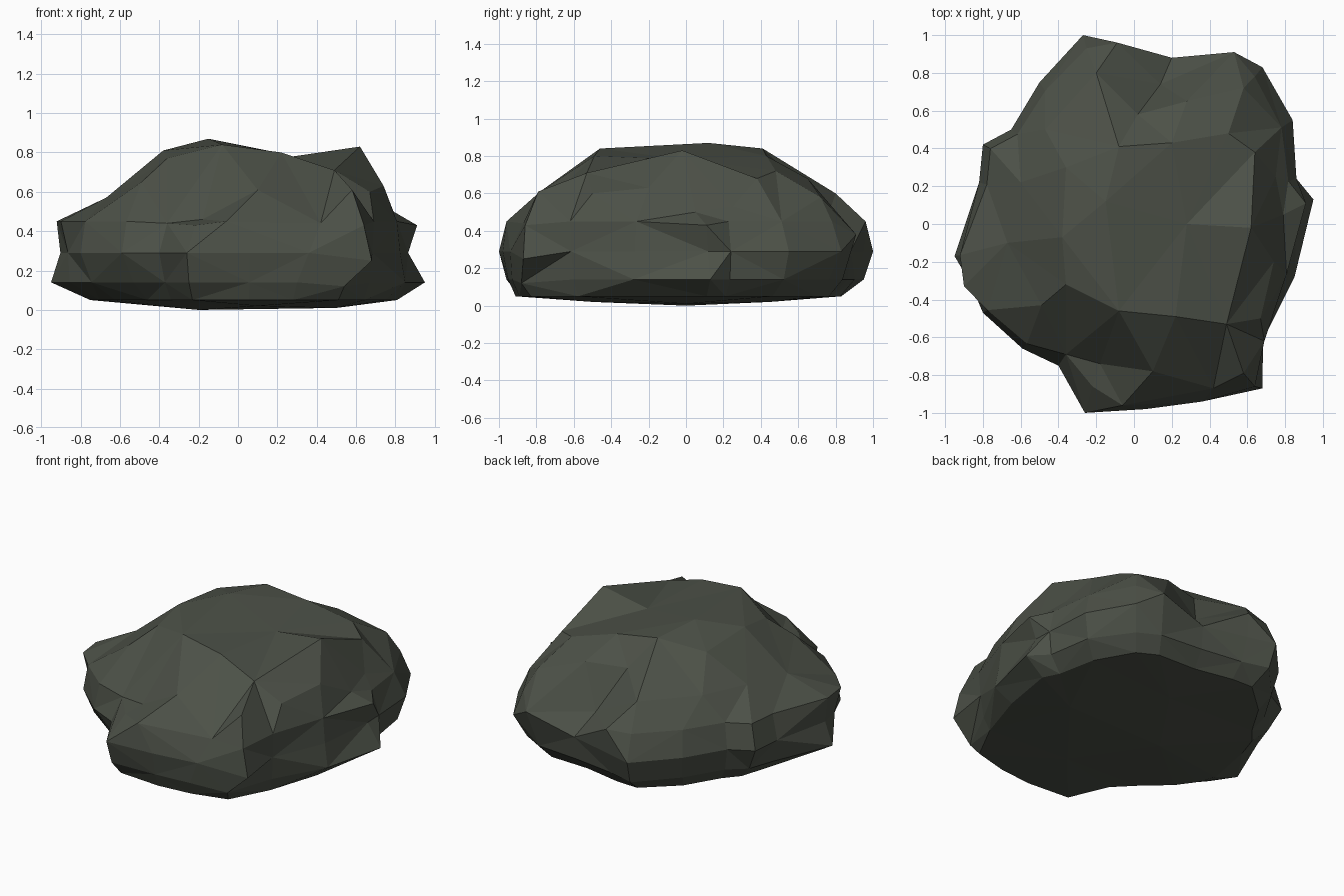
import bpy, bmesh
from mathutils import Vector, geometry

# Side columns: widest x, y, then outline scale at each ring height
LEVELS = (0.05, 0.14, 0.29, 0.45)
SIDE = [
    (0.95, 0.13, .85, 1.00, .91, .95),
    (0.86, 0.24, .88, .98, 1.00, .95),
    (0.84, 0.55, .84, .95, 1.00, .93),
    (0.68, 0.83, .84, .92, 1.00, .94),
    (0.53, 0.91, .84, .92, .97, 1.00),
    (0.20, 0.88, .88, .98, 1.00, .96),
    (-.09, 0.97, .85, .93, .98, .99),
    (-.27, 1.00, .83, .95, 1.00, .93),
    (-.50, 0.75, .86, .95, 1.00, .94),
    (-.65, 0.50, .86, .95, 1.00, .95),
    (-.80, 0.42, .80, .91, 1.00, .95),
    (-.82, 0.22, .84, .96, 1.00, .95),
    (-.95, -.17, .79, 1.00, .95, .97),
    (-.90, -.33, .78, .95, .96, 1.00),
    (-.80, -.47, .78, .93, 1.00, .97),
    (-.59, -.66, .78, .90, 1.00, .96),
    (-.40, -.75, .85, .93, 1.00, .93),
    (-.26, -1.0, .89, .96, 1.00, .88),
    (0.06, -.98, .93, .97, 1.00, .92),
    (0.36, -.94, .94, .98, 1.00, .95),
    (0.68, -.87, .92, .96, 1.00, 1.00),
    (0.69, -.62, .93, .97, .99, 1.00),
    (0.85, -.28, .88, 1.00, .97, .95),
]
# Knobs and gullies that leave the regular rings: (ring, column) -> position
TWEAK = {
    (3, 4): (.53, .91, .38), (3, 5): (.14, .74, .42),
    (3, 16): (-.36, -.69, .44), (3, 17): (-.22, -.86, .43),
    (3, 18): (-.06, -.96, .45), (3, 19): (.42, -.87, .44),
    (3, 20): (.64, -.86, .43), (2, 20): (.68, -.87, .25),
    (1, 20): (.54, -.88, .12), (0, 20): (.51, -.83, .05),
    (1, 19): (.30, -.93, .14), (0, 19): (.28, -.89, .05),
    (3, 0): (.91, .11, .43),
}
# Crown: ridge, plateau and shoulder points inside the top ring
CROWN = [
    (-.15, .12, .87), (.62, -.02, .83), (-.08, .41, .84), (.20, .43, .80),
    (-.08, -.46, .84), (.22, -.49, .80), (.49, -.53, .71), (-.38, -.07, .81),
    (-.36, -.32, .77), (.28, 0, .78), (-.36, .30, .78), (.50, .48, .72),
    (.28, .65, .68), (.02, .58, .68), (-.20, .80, .60), (.64, .38, .68),
    (.79, .05, .50), (.58, -.79, .61), (.67, -.50, .60), (.10, -.78, .61),
    (-.18, -.74, .46), (-.49, -.43, .65), (-.67, -.10, .57), (-.60, .22, .60),
    (-.47, .50, .60), (.74, -.20, .63), (.58, .72, .58), (.75, .25, .53),
]

bm = bmesh.new()
n = len(SIDE)
rings = []
for k, z in enumerate(LEVELS):
    rings.append([bm.verts.new(TWEAK.get((k, i), (c[0] * c[2 + k], c[1] * c[2 + k], z)))
                  for i, c in enumerate(SIDE)])

# Flanks
for k in range(len(rings) - 1):
    low, high = rings[k], rings[k + 1]
    for i in range(n):
        j = (i + 1) % n
        a, b, c, d = low[i], low[j], high[j], high[i]
        if (i + k) % 2:
            bm.faces.new((a, b, c))
            bm.faces.new((a, c, d))
        else:
            bm.faces.new((a, b, d))
            bm.faces.new((b, c, d))


def cap(ring, inner):
    """Fill a ring with triangles running through the inner points."""
    verts = ring + [bm.verts.new(p) for p in inner]
    flat = [Vector((v.co.x, v.co.y)) for v in verts]
    edges = [(i, (i + 1) % n) for i in range(n)]
    _, _, tris, orig, _, _ = geometry.delaunay_2d_cdt(flat, edges, [], 1, 1e-5)
    for t in tris:
        bm.faces.new([verts[orig[i][0]] for i in t])


# Rugged crown and nearly flat underside
cap(rings[-1], CROWN)
cap(rings[0], [(-.2, 0, 0), (.5, 0, .01), (.1, -.5, .02), (.1, .45, .02)])
bmesh.ops.recalc_face_normals(bm, faces=bm.faces)

mesh = bpy.data.meshes.new("boulder")
bm.to_mesh(mesh)
bm.free()
boulder = bpy.data.objects.new("boulder", mesh)
bpy.context.collection.objects.link(boulder)

stone = bpy.data.materials.new("dark mossy stone")
stone.diffuse_color = (0.072, 0.081, 0.063, 1)
mesh.materials.append(stone)
